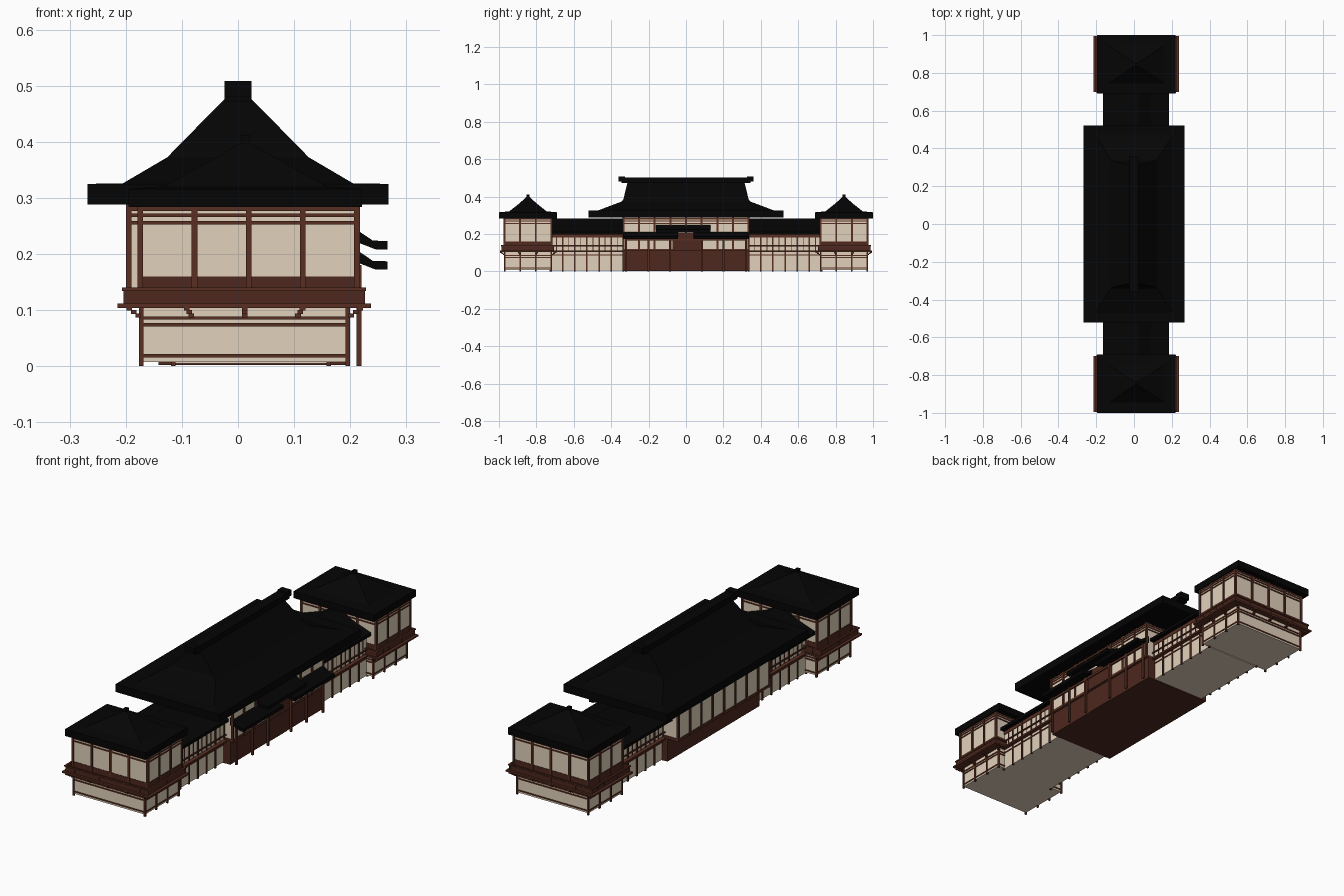
import bpy, bmesh

if "Cube" in bpy.data.objects:
    bpy.data.objects.remove(bpy.data.objects["Cube"])


def material(name, rgb):
    m = bpy.data.materials.new(name)
    m.diffuse_color = (*rgb, 1)
    m.use_nodes = True
    m.node_tree.nodes["Principled BSDF"].inputs["Base Color"].default_value = m.diffuse_color
    return m


BLACK = material("black roof tile", (0.0015, 0.0015, 0.0015))
CREAM = material("cream plaster", (0.76, 0.64, 0.50))
WOOD = material("red brown timber", (0.100, 0.028, 0.016))
PANEL = material("dark brown panel", (0.075, 0.021, 0.013))


def finish(name, bm, mat):
    bmesh.ops.recalc_face_normals(bm, faces=bm.faces)
    me = bpy.data.meshes.new(name)
    bm.to_mesh(me)
    bm.free()
    me.materials.append(mat)
    ob = bpy.data.objects.new(name, me)
    bpy.context.collection.objects.link(ob)


def boxes(name, items, mat, mirror=False):
    """items: (x0, x1, y0, y1, z0, z1); mirror also copies them to -y"""
    bm = bmesh.new()
    if mirror:
        items = items + [(a, b, -d, -c, e, f) for a, b, c, d, e, f in items]
    for x0, x1, y0, y1, z0, z1 in items:
        vs = bmesh.ops.create_cube(bm, size=1)["verts"]
        for v in vs:
            v.co = (x0 if v.co.x < 0 else x1, y0 if v.co.y < 0 else y1, z0 if v.co.z < 0 else z1)
    finish(name, bm, mat)


def loft(name, cx, cy, rings, mat):
    """stacked rectangles (half x, half y, z) joined into a hipped roof"""
    bm = bmesh.new()
    prev = None
    for hx, hy, z in rings:
        ring = [bm.verts.new((cx + sx * hx, cy + sy * hy, z)) for sx, sy in ((-1, -1), (1, -1), (1, 1), (-1, 1))]
        if prev:
            for i in range(4):
                j = (i + 1) % 4
                bm.faces.new((prev[i], prev[j], ring[j], ring[i]))
        else:
            bm.faces.new(ring)
        prev = ring
    bm.faces.new(prev)
    finish(name, bm, mat)


def extrude_y(name, profile, y0, y1, mat):
    bm = bmesh.new()
    a = [bm.verts.new((x, y0, z)) for x, z in profile]
    b = [bm.verts.new((x, y1, z)) for x, z in profile]
    bm.faces.new(a)
    bm.faces.new(b)
    for i in range(len(a)):
        j = (i + 1) % len(a)
        bm.faces.new((a[i], a[j], b[j], b[i]))
    finish(name, bm, mat)


def steps(a, b, n):
    return [a + (b - a) * i / n for i in range(n + 1)]


def posts(x0, x1, y0, y1, nx, ny, z0, z1, r=0.005):
    """square posts around a rectangle"""
    pts = [(x, y) for x in steps(x0, x1, nx) for y in (y0, y1)]
    pts += [(x, y) for y in steps(y0, y1, ny)[1:-1] for x in (x0, x1)]
    return [(x - r, x + r, y - r, y + r, z0, z1) for x, y in pts]


def band(x0, x1, y0, y1, z0, z1, o=0.003):
    """solid band wrapping a wall block"""
    return (x0 - o, x1 + o, y0 - o, y1 + o, z0, z1)


def frame(x0, x1, y0, y1, z0, z1, t):
    """hollow rectangular strip"""
    return [(x0, x1, y0, y0 + t, z0, z1), (x0, x1, y1 - t, y1, z0, z1),
            (x0, x0 + t, y0, y1, z0, z1), (x1 - t, x1, y0, y1, z0, z1)]


# --- Main hall ---
H = (-0.195, 0.206, -0.335, 0.335)
boxes("hall_base", [(-0.142, 0.198, -0.34, 0.34, 0.002, 0.112)], PANEL)
boxes("hall_wall", [(*H, 0.11, 0.295)], CREAM)
boxes("hall_posts", posts(*H, 4, 8, 0.108, 0.29), WOOD)
boxes("hall_bands", [band(*H, z, z + h) for z, h in ((0.108, 0.012), (0.253, 0.006), (0.266, 0.006), (0.277, 0.008))], WOOD)

# Hip and gable roof with a thick flat eave
loft("hall_roof", 0, 0, [(0.268, 0.522, 0.288), (0.268, 0.522, 0.325), (0.205, 0.47, 0.326),
                         (0.125, 0.345, 0.373), (0.115, 0.335, 0.384), (0.024, 0.313, 0.476)], BLACK)
boxes("hall_ridge", [(-0.024, 0.024, -0.345, 0.345, 0.472, 0.502)], BLACK)
boxes("ridge_ends", [(-0.024, 0.024, 0.325, 0.36, 0.48, 0.508)], BLACK, True)

# --- Entrance porch on the right side ---
boxes("porch_vestibule", [(0.19, 0.2, -0.072, 0.078, 0.002, 0.11), (0.19, 0.213, -0.072, 0.078, 0.108, 0.205)], PANEL)
boxes("porch_posts", [(0.211, 0.22, y - 0.005, y + 0.005, 0, 0.18)
                      for y in (-0.32, -0.2, -0.085, 0.085, 0.2, 0.32)], WOOD)
boxes("porch_beam", [(0.212, 0.219, -0.325, 0.325, 0.166, 0.176)], WOOD)
LEAN = [(0.195, 0.22), (0.215, 0.205), (0.24, 0.188), (0.266, 0.187),
        (0.266, 0.172), (0.246, 0.172), (0.215, 0.184), (0.195, 0.184)]
extrude_y("porch_roof_front", LEAN, -0.337, -0.043, BLACK)
extrude_y("porch_roof_back", LEAN, 0.04, 0.337, BLACK)
extrude_y("porch_roof_upper", [(x, z + 0.036) for x, z in LEAN], -0.16, 0.13, BLACK)

# --- Connecting corridors ---
C = (-0.115, 0.162, 0.335, 0.725)
boxes("corridor_wall", [(*C, 0.005, 0.21)], CREAM, True)
boxes("corridor_posts", posts(*C, 1, 6, 0, 0.2, 0.004), WOOD, True)
boxes("corridor_mullions", posts(*C, 1, 12, 0.11, 0.19, 0.002), WOOD, True)
boxes("corridor_bands", [band(*C, z, z + h) for z, h in ((0.085, 0.006), (0.182, 0.024))], WOOD, True)
boxes("corridor_ledge", [band(*C, 0.103, 0.111, 0.018)], WOOD, True)
boxes("corridor_rail", [(x, x + 0.005, 0.34, 0.72, 0.134, 0.14) for x in (-0.131, 0.173)], WOOD, True)
for tag, s in (("front", -1), ("back", 1)):
    extrude_y("corridor_roof_" + tag, [(-0.165, 0.198), (0.185, 0.198), (0.185, 0.212), (0.09, 0.245),
                                       (0.025, 0.284), (-0.005, 0.284), (-0.07, 0.245), (-0.165, 0.212)],
              s * 0.33, s * 0.73, BLACK)

# --- End pavilions ---
L = (-0.172, 0.196, 0.72, 0.968)
U = (-0.174, 0.212, 0.72, 0.97)
B = (-0.215, 0.237, 0.7, 0.995)
boxes("pavilion_lower_wall", [(*L, 0.008, 0.108)], CREAM, True)
boxes("pavilion_lower_posts", posts(*L, 1, 3, 0, 0.108, 0.004), WOOD, True)
boxes("pavilion_lower_bands", [band(*L, z, z + 0.006) for z in (0.016, 0.071, 0.083)], WOOD, True)
boxes("pavilion_upper_wall", [(*U, 0.11, 0.29)], CREAM, True)
boxes("pavilion_dado", [band(*U, 0.11, 0.16, 0.002)], PANEL, True)
boxes("pavilion_upper_posts", posts(*U, 4, 3, 0.11, 0.288), WOOD, True)
boxes("pavilion_upper_bands", [band(*U, z, z + h) for z, h in ((0.253, 0.006), (0.266, 0.006), (0.277, 0.008))], WOOD, True)

# Balcony with railing and stepped brackets
boxes("balcony_floor", [(*B, 0.104, 0.112)], WOOD, True)
boxes("balcony_brackets", [p for o, z in ((0.006, 0.087), (0.014, 0.093), (0.022, 0.099))
                           for p in posts(*band(*L, 0, 0, o)[:4], 4, 3, z, z + 0.007)], WOOD, True)
R = (-0.203, 0.225, 0.707, 0.985)
boxes("balcony_panel", frame(*R, 0.112, 0.134, 0.004), PANEL, True)
boxes("balcony_balusters", posts(R[0] + 0.002, R[1] - 0.002, R[2] + 0.002, R[3] - 0.002, 10, 6, 0.112, 0.136, 0.003), PANEL, True)
boxes("balcony_rail", frame(-0.207, 0.228, 0.703, 0.99, 0.134, 0.14, 0.008), WOOD, True)

# Pavilion roofs with finials
for tag, s in (("front", -1), ("back", 1)):
    loft("pavilion_roof_" + tag, 0.013, s * 0.845,
         [(0.208, 0.155, 0.284), (0.208, 0.155, 0.316), (0.145, 0.1, 0.321),
          (0.07, 0.048, 0.362), (0.008, 0.008, 0.398)], BLACK)
boxes("pavilion_finial", [(0.005, 0.021, 0.837, 0.853, 0.39, 0.412)], BLACK, True)
